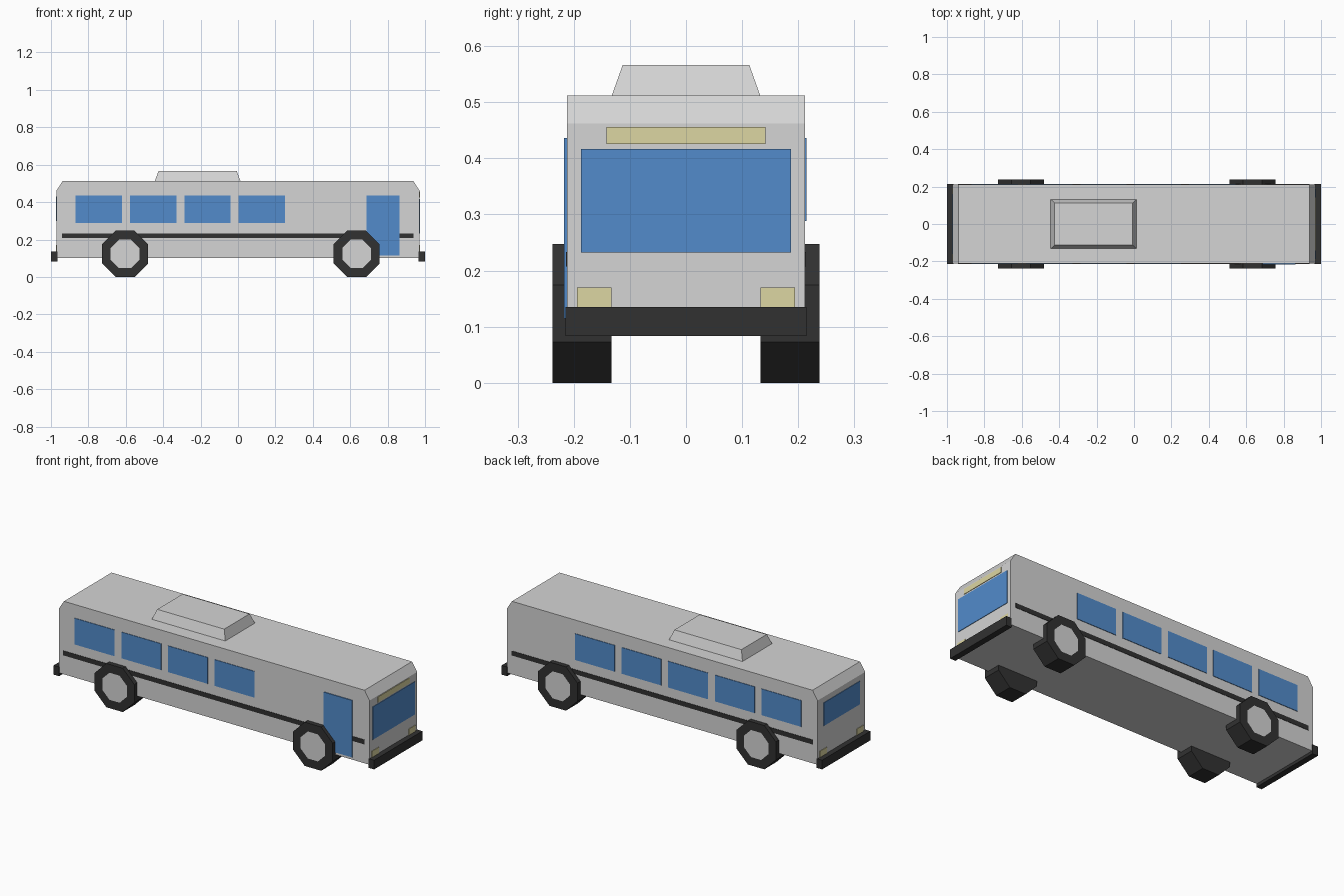
import bpy, bmesh
from math import pi, cos
from mathutils import Matrix, Vector

default = bpy.data.objects.get("Cube")
if default:
    bpy.data.objects.remove(default, do_unlink=True)


def material(name, rgb):
    m = bpy.data.materials.new(name)
    m.use_nodes = True
    m.diffuse_color = (*rgb, 1)
    m.node_tree.nodes["Principled BSDF"].inputs["Base Color"].default_value = (*rgb, 1)
    return m


GREY = material("light grey paint", (0.66, 0.66, 0.66))
BLUE = material("blue glass", (0.085, 0.26, 0.6))
BLACK = material("black rubber", (0.031, 0.031, 0.031))
CREAM = material("pale yellow lamp", (0.72, 0.67, 0.36))


def finish(name, bm, *mats):
    bmesh.ops.recalc_face_normals(bm, faces=bm.faces)
    mesh = bpy.data.meshes.new(name)
    bm.to_mesh(mesh)
    bm.free()
    for m in mats:
        mesh.materials.append(m)
    obj = bpy.data.objects.new(name, mesh)
    bpy.context.collection.objects.link(obj)
    return obj


def box(name, xs, ys, zs, mat, taper=None):
    """Box between limits; taper moves the top edges inward in x and y."""
    bm = bmesh.new()
    bmesh.ops.create_cube(bm, size=1)
    for v in bm.verts:
        inset = Vector(taper) if taper and v.co.z > 0 else Vector((0, 0))
        sx, sy = (1 if v.co.x > 0 else -1), (1 if v.co.y > 0 else -1)
        v.co = (xs[sx > 0] - sx * inset.x, ys[sy > 0] - sy * inset.y, zs[v.co.z > 0])
    return finish(name, bm, mat)


END, SIDE = 0.97, 0.212


def side_plate(name, side, xs, zs, mat, thick=0.003):
    box(name, xs, sorted((side * (SIDE - 0.002), side * (SIDE + thick))), zs, mat)


def end_plate(name, end, ys, zs, mat, thick=0.003):
    box(name, sorted((end * (END - 0.002), end * (END + thick))), ys, zs, mat)


# Body shell: side profile with clipped roof corners, extruded across
bm = bmesh.new()
half = [(END, 0.10), (END, 0.462), (0.938, 0.512)]
profile = half + [(-x, z) for x, z in reversed(half)]
face = bm.faces.new([bm.verts.new((x, -SIDE, z)) for x, z in profile])
ext = bmesh.ops.extrude_face_region(bm, geom=[face])
moved = [g for g in ext["geom"] if isinstance(g, bmesh.types.BMVert)]
bmesh.ops.translate(bm, verts=moved, vec=(0, 2 * SIDE, 0))
finish("body", bm, GREY)

# Roof unit
box("roof_unit", (-0.446, 0.014), (-0.133, 0.133), (0.51, 0.566), GREY, taper=(0.021, 0.02))

# Side windows, stripes and door
for side, label, count in ((-1, "right", 4), (1, "left", 5)):
    for i in range(count):
        x = -0.869 + i * 0.291
        side_plate(f"{label}_window_{i + 1}", side, (x, x + 0.248), (0.288, 0.436), BLUE)
    side_plate(f"{label}_stripe", side, (-0.942, 0.938), (0.207, 0.233), BLACK, 0.002)
side_plate("door", -1, (0.687, 0.864), (0.115, 0.436), BLUE, 0.005)

# End glass and destination sign
end_plate("windshield", 1, (-0.187, 0.187), (0.232, 0.417), BLUE)
end_plate("rear_window", -1, (-0.16, 0.16), (0.30, 0.43), BLUE)
end_plate("destination_sign", 1, (-0.142, 0.142), (0.426, 0.456), CREAM)

# Bumpers and lamps at both ends
for end, label in ((1, "front"), (-1, "rear")):
    box(f"{label}_bumper", sorted((end * (END - 0.004), end)), (-0.215, 0.215),
        (0.083, 0.135), BLACK)
    for s, hand in ((1, "left"), (-1, "right")):
        end_plate(f"{label}_{hand}_lamp", end, sorted((s * 0.133, s * 0.194)),
                  (0.125, 0.17), CREAM)

# Eight-sided wheels with a flat hub inset in the outer face
R, INNER, OUTER = 0.1235, 0.133, 0.238
for x, label in ((0.634, "front"), (-0.604, "rear")):
    for s, hand in ((1, "left"), (-1, "right")):
        bm = bmesh.new()
        turn = Matrix.Rotation(pi / 2, 4, "X") @ Matrix.Rotation(pi / 8, 4, "Z")
        r = R / cos(pi / 8)
        bmesh.ops.create_cone(bm, cap_ends=True, segments=8, radius1=r, radius2=r,
                              depth=OUTER - INNER,
                              matrix=Matrix.Translation((x, s * (INNER + OUTER) / 2, R)) @ turn)
        bm.normal_update()
        hub = max(bm.faces, key=lambda f: s * f.calc_center_median().y)
        bmesh.ops.inset_region(bm, faces=[hub], thickness=0.051)
        hub.material_index = 1
        finish(f"{label}_{hand}_wheel", bm, BLACK, GREY)
